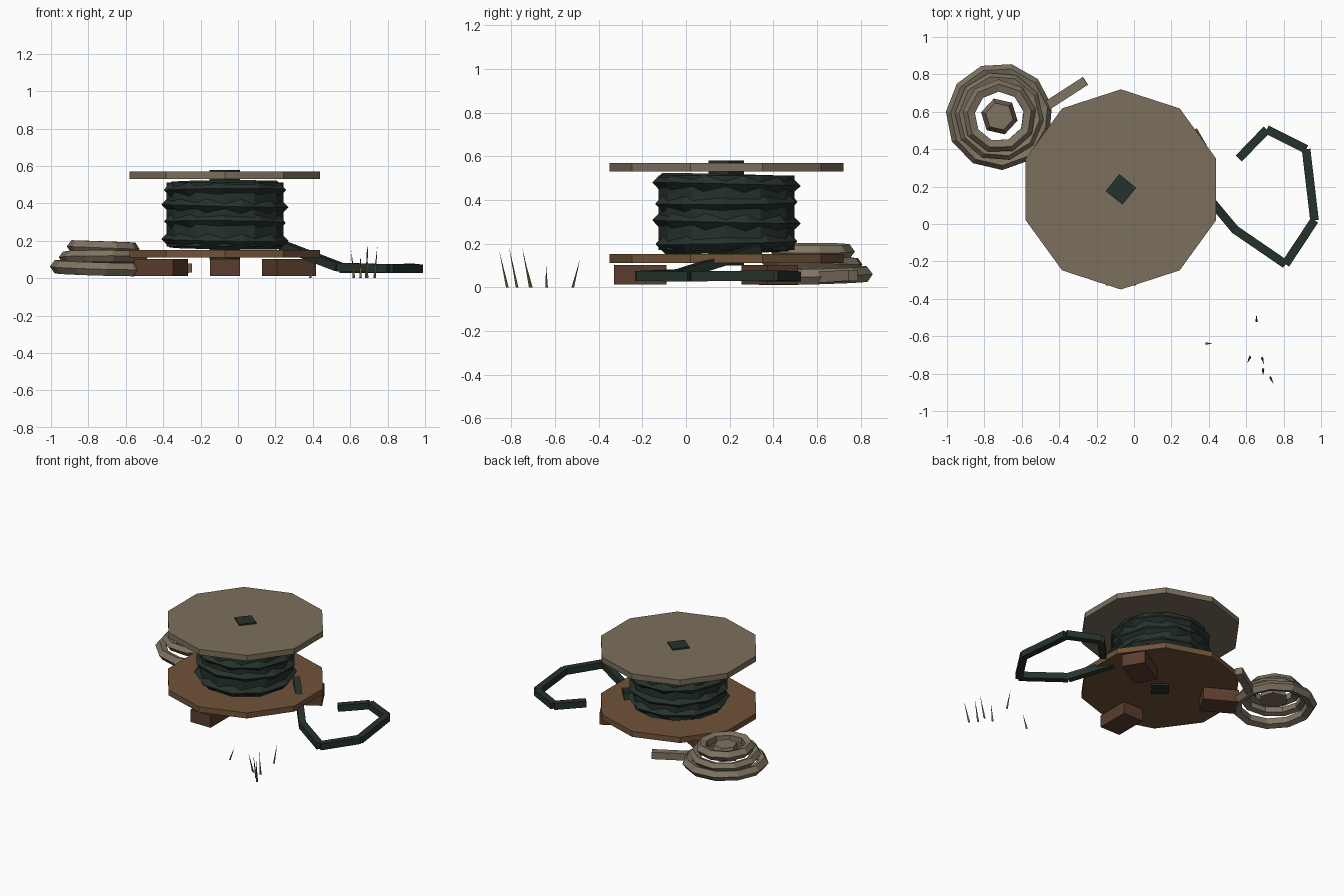
import bpy, math
from mathutils import Vector, Matrix

if "Cube" in bpy.data.objects:
    bpy.data.objects.remove(bpy.data.objects["Cube"], do_unlink=True)


def material(name, r, g, b):
    m = bpy.data.materials.new(name)
    m.use_nodes = True
    m.diffuse_color = (r, g, b, 1)
    m.node_tree.nodes["Principled BSDF"].inputs["Base Color"].default_value = (r, g, b, 1)
    return m


GREY_WOOD = material("weathered wood", .20, .16, .112)
BROWN_WOOD = material("brown wood", .162, .086, .04)
DARK_WOOD = material("dark wood", .105, .046, .028)
CABLE = material("dark green cable", .019, .032, .025)
ROPE = material("rope", .215, .175, .122)
GRASS = material("dry grass", .127, .11, .05)


def finish(name, mat):
    ob = bpy.context.object
    ob.name = name
    ob.data.materials.append(mat)
    return ob


def prism(name, mat, center, z0, z1, radius, sides, turn=0):
    bpy.ops.mesh.primitive_cylinder_add(
        vertices=sides, radius=radius, depth=z1 - z0,
        location=(center[0], center[1], (z0 + z1) / 2), rotation=(0, 0, turn))
    return finish(name, mat)


def ring(name, mat, loc, major, minor, sides, section, rot):
    bpy.ops.mesh.primitive_torus_add(
        major_segments=sides, minor_segments=section, major_radius=major,
        minor_radius=minor, location=loc, rotation=rot)
    return finish(name, mat)


def box(name, mat, loc, size, turn=0):
    bpy.ops.mesh.primitive_cube_add(size=1, location=loc, rotation=(0, 0, turn))
    bpy.context.object.scale = size
    return finish(name, mat)


def bar(name, mat, a, b, width):
    """Square bar between two points."""
    a, b = Vector(a), Vector(b)
    bpy.ops.mesh.primitive_cube_add(size=1)
    ob = finish(name, mat)
    along = (b - a).normalized()
    side = along.cross(Vector((0, 0, 1))).normalized()
    rot = Matrix((along, side, along.cross(side) * -1)).transposed()
    if rot.determinant() < 0:
        rot.col[1] *= -1
    ob.matrix_world = (Matrix.Translation((a + b) / 2) @ rot.to_4x4()
                       @ Matrix.Diagonal(((b - a).length, width, width, 1)))
    return ob


# Reel: two flanges on an axle
reel = (-.07, .185)
prism("lower_flange", BROWN_WOOD, reel, .112, .152, .535, 10)
prism("upper_flange", GREY_WOOD, reel, .53, .57, .535, 10)
prism("axle", CABLE, reel, .1, .58, .082, 4, math.radians(6))

# Cable wound on the reel, with raised turns
prism("wound_cable", CABLE, reel, .17, .512, .312, 12)
for i, z in enumerate((.205, .3, .387, .472)):
    ring(f"cable_turn_{i + 1}", CABLE, (*reel, z), .295, .045, 10, 4,
         (.02 * (-1) ** i, .015, i * .3))

# Three chocks spaced evenly below the reel
for i in range(3):
    a = math.radians(30 + 120 * i)
    box(f"chock_{i + 1}", DARK_WOOD,
        (reel[0] + .395 * math.cos(a), reel[1] + .395 * math.sin(a), .0575),
        (.24, .16, .09), a)

# Loose cable trailing on the ground
path = [(.24, .33, .175), (.54, -.03, .06), (.81, -.215, .052), (.965, .02, .05),
        (.92, .40, .055), (.71, .505, .05), (.56, .35, .05)]
for i, (a, b) in enumerate(zip(path, path[1:])):
    bar(f"loose_cable_{i + 1}", CABLE, a, b, .046)

# Coiled rope: stacked shrinking rings, core and free end
coil = (-.72, .575)
for i, (z, major, minor) in enumerate(((.055, .25, .037), (.112, .207, .032), (.163, .162, .036))):
    ring(f"rope_ring_{i + 1}", ROPE, (*coil, z), major, minor, 11 - i, 5,
         (.03 * (-1) ** i, .02, .2 + i * .35))
bpy.ops.mesh.primitive_cone_add(vertices=6, radius1=.1, radius2=.075, depth=.09,
                                location=(*coil, .135), rotation=(0, 0, .3))
finish("rope_core", ROPE)
bar("rope_end", ROPE, (-.5, .61, .045), (-.26, .765, .055), .05)

# Dry grass blades: base x, y, then tip x, y, z
blades = [(.62, -.71, .605, -.745, .15), (.685, -.715, .695, -.75, .185),
          (.69, -.775, .69, -.81, .185), (.73, -.82, .745, -.855, .17),
          (.655, -.52, .655, -.485, .13), (.385, -.64, .42, -.64, .1)]
for i, (x, y, tx, ty, tz) in enumerate(blades):
    bpy.ops.mesh.primitive_cone_add(vertices=3, radius1=.008, radius2=0, depth=tz,
                                    location=(x, y, tz / 2))
    blade = finish(f"grass_blade_{i + 1}", GRASS)
    for v in blade.data.vertices:
        if v.co.z > 0:
            v.co.x += tx - x
            v.co.y += ty - y
